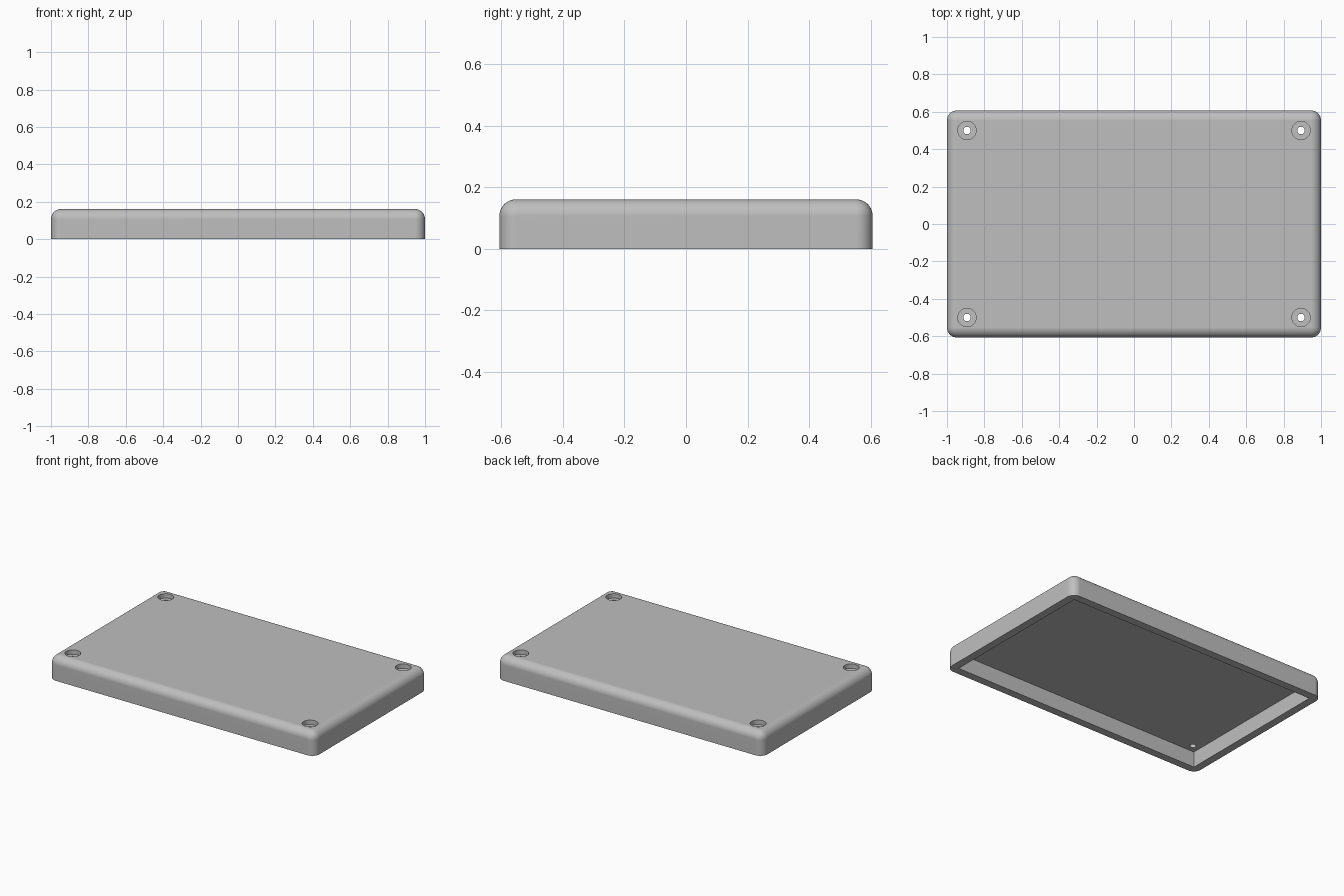
import bpy
import bmesh
from mathutils import Matrix

if "Cube" in bpy.data.objects:
    bpy.data.objects.remove(bpy.data.objects["Cube"], do_unlink=True)

LENGTH, WIDTH, HEIGHT = 2.0, 1.214, 0.161
WALL = 0.054
FLOOR = HEIGHT - WALL           # underside of the top panel
HOLE_X, HOLE_Y = 0.893, 0.5
BORE_DEPTH = 0.03

grey = bpy.data.materials.new("grey plastic")
grey.use_nodes = True
colour = (0.52, 0.52, 0.52, 1)
grey.diffuse_color = colour
grey.node_tree.nodes["Principled BSDF"].inputs["Base Color"].default_value = colour


def make_object(name, bm):
    bmesh.ops.recalc_face_normals(bm, faces=bm.faces)
    mesh = bpy.data.meshes.new(name)
    bm.to_mesh(mesh)
    bm.free()
    mesh.materials.append(grey)
    obj = bpy.data.objects.new(name, mesh)
    bpy.context.collection.objects.link(obj)
    return obj


def add_box(bm, sx, sy, z0, z1):
    matrix = Matrix.Translation((0, 0, (z0 + z1) / 2)) @ Matrix.Diagonal((sx, sy, z1 - z0, 1))
    bmesh.ops.create_cube(bm, size=1, matrix=matrix)


def cylinder(name, x, y, radius, z0, z1):
    bm = bmesh.new()
    bmesh.ops.create_cone(bm, cap_ends=True, segments=48, radius1=radius, radius2=radius,
                          depth=z1 - z0, matrix=Matrix.Translation((x, y, (z0 + z1) / 2)))
    return make_object(name, bm)


# Outer shell: rounded upright corners and top rim, sharp lower rim
bm = bmesh.new()
add_box(bm, LENGTH, WIDTH, 0, HEIGHT)
rounded = [e for e in bm.edges if max(v.co.z for v in e.verts) > HEIGHT / 2]
bmesh.ops.bevel(bm, geom=rounded, offset=WALL, segments=10, profile=0.5, affect='EDGES')
lid = make_object("enclosure_lid", bm)

# Square-cornered hollow underneath
bm = bmesh.new()
add_box(bm, LENGTH - 2 * WALL, WIDTH - 2 * WALL, -0.1, FLOOR)
cutters = [make_object("hollow_cutter", bm)]

# Counterbored screw hole in each corner
for x in (-HOLE_X, HOLE_X):
    for y in (-HOLE_Y, HOLE_Y):
        cutters.append(cylinder("counterbore_cutter", x, y, 0.049, HEIGHT - BORE_DEPTH, HEIGHT + 0.1))
        cutters.append(cylinder("screw_hole_cutter", x, y, 0.02, 0.05, HEIGHT + 0.05))

bpy.ops.object.select_all(action='DESELECT')
bpy.context.view_layer.objects.active = lid
lid.select_set(True)
for cutter in cutters:
    cutter.hide_render = True
    cut = lid.modifiers.new("cut", 'BOOLEAN')
    cut.operation = 'DIFFERENCE'
    cut.solver = 'EXACT'
    cut.object = cutter
    bpy.ops.object.modifier_apply(modifier=cut.name)
for cutter in cutters:
    bpy.data.objects.remove(cutter, do_unlink=True)

# Smooth fillets with flat panels
bpy.ops.object.shade_smooth_by_angle(angle=0.6)
normals = lid.modifiers.new("flat panels", 'WEIGHTED_NORMAL')
normals.keep_sharp = True
